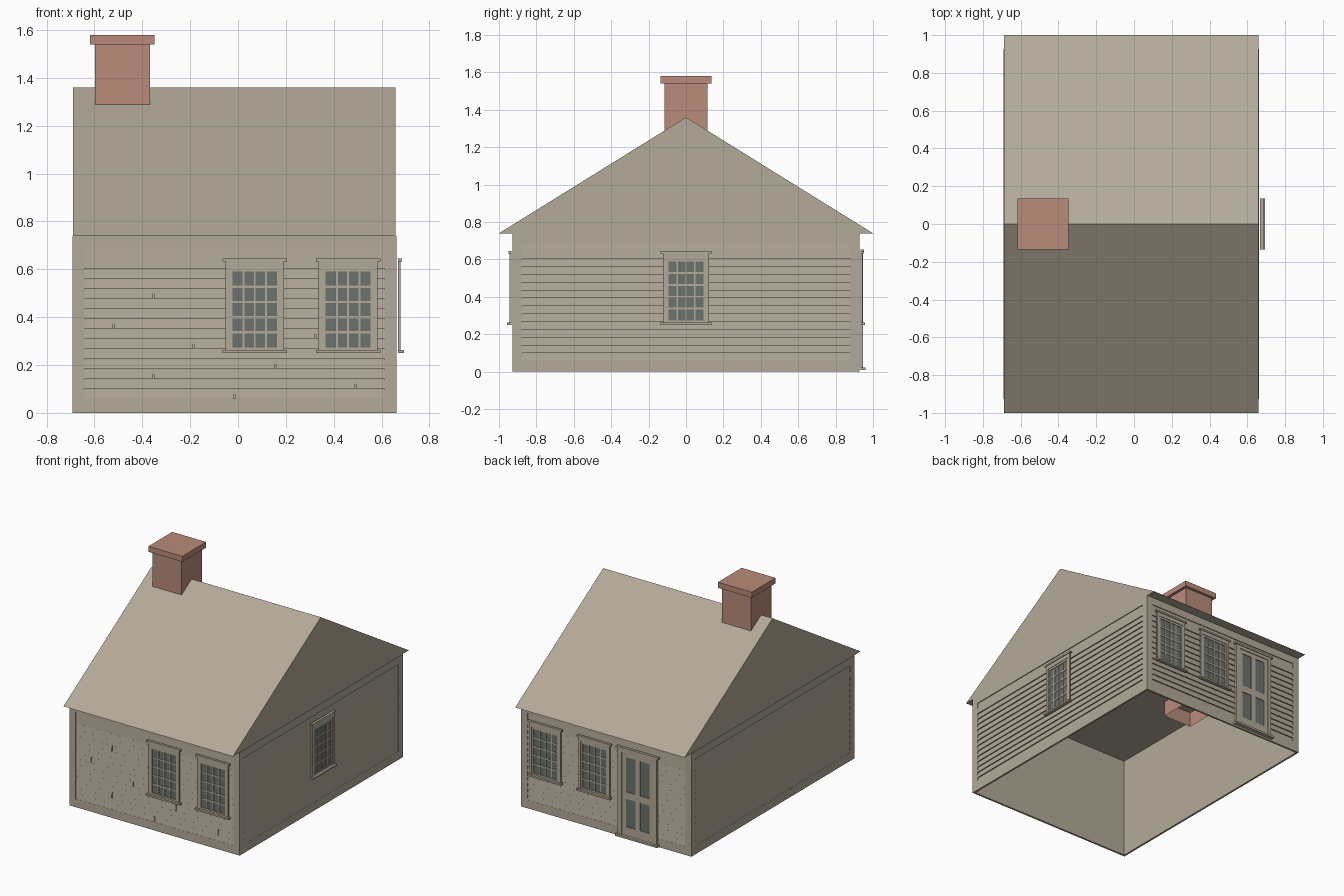
import bpy, bmesh, math
from mathutils import Matrix

cube = bpy.data.objects.get("Cube")
if cube:
    bpy.data.objects.remove(cube)


def material(name, rgb):
    m = bpy.data.materials.new(name)
    m.use_nodes = True
    m.diffuse_color = (*rgb, 1)
    m.node_tree.nodes["Principled BSDF"].inputs["Base Color"].default_value = (*rgb, 1)
    return m


TAN = material("weathered_tan", (0.45, 0.40, 0.32))
BRICK = material("brick_red", (0.49, 0.26, 0.195))
GLASS = material("grey_glass", (0.152, 0.17, 0.158))


def prism(bm, profile, x0, x1):
    """Extrude a (y, z) profile along x."""
    a = [bm.verts.new((x0, y, z)) for y, z in profile]
    b = [bm.verts.new((x1, y, z)) for y, z in profile]
    bm.faces.new(a)
    bm.faces.new(b[::-1])
    for i in range(len(a)):
        j = (i + 1) % len(a)
        bm.faces.new((a[j], a[i], b[i], b[j]))


def box(bm, x0, x1, out0, out1, z0, z1):
    """Box on a wall; 'out' is the distance in front of the wall plane."""
    prism(bm, [(-out0, z0), (-out1, z0), (-out1, z1), (-out0, z1)], x0, x1)


def ring(bm, u, z0, z1, iu, iz0, iz1, c, out0, out1):
    """Rectangular frame around an opening centred on c."""
    box(bm, c - u, c - iu, out0, out1, z0, z1)
    box(bm, c + iu, c + u, out0, out1, z0, z1)
    if iz0 > z0:
        box(bm, c - iu, c + iu, out0, out1, z0, iz0)
    box(bm, c - iu, c + iu, out0, out1, iz1, z1)


def finish(name, bm, mat, matrix=Matrix()):
    bmesh.ops.recalc_face_normals(bm, faces=bm.faces)
    me = bpy.data.meshes.new(name)
    bm.to_mesh(me)
    bm.free()
    me.materials.append(mat)
    ob = bpy.data.objects.new(name, me)
    bpy.context.collection.objects.link(ob)
    ob.matrix_world = matrix
    return ob


# Main dimensions
CX = -0.015
HALF_X, HALF_Y = 0.677, 0.927
EAVE, RIDGE = 0.74, 1.36
PANEL_Z0, PANEL_Z1 = 0.06, 0.685
BOARD = 0.042
MARGIN = 0.05


def build_wall(name, half, matrix, joints):
    # Flat corner boards, base board and top board
    bm = bmesh.new()
    pu = half - MARGIN
    ring(bm, half, 0, EAVE, pu, PANEL_Z0, PANEL_Z1, 0, -0.014, 0)
    box(bm, -pu, pu, -0.014, -0.01, PANEL_Z0, PANEL_Z1)
    finish(name + "_wall", bm, TAN, matrix)

    # Overlapping clapboards, each thicker at its lower edge
    bm = bmesh.new()
    for i in range(14):
        z0 = PANEL_Z0 if i == 0 else PANEL_Z0 + BOARD * i - 0.003
        z1 = PANEL_Z1 if i == 13 else PANEL_Z0 + BOARD * (i + 1) - 0.006
        cuts = [-pu] + ([joints[i]] if i in joints else []) + [pu]
        for a, b in zip(cuts, cuts[1:]):
            prism(bm, [(0.012, z0), (0.001, z0), (0.006, z1), (0.012, z1)],
                  a + (0.003 if a != -pu else 0), b - (0.003 if b != pu else 0))
    finish(name + "_clapboards", bm, TAN, matrix)


def build_window(name, c, matrix):
    # Casing, head cap and sill
    bm = bmesh.new()
    ring(bm, 0.123, 0.262, 0.635, 0.106, 0.262, 0.605, c, 0.006, 0.018)
    box(bm, c - 0.135, c + 0.135, 0.006, 0.023, 0.633, 0.645)
    box(bm, c - 0.135, c + 0.135, 0.006, 0.031, 0.25, 0.262)
    # Sash and glazing bars
    z0, z1, w = 0.274, 0.59, 0.094
    ring(bm, 0.106, 0.262, 0.605, w, z0, z1, c, 0.006, 0.014)
    for i in range(1, 4):
        u = c - w + 2 * w * i / 4
        box(bm, u - 0.004, u + 0.004, 0.006, 0.013, z0, z1)
    for i in range(1, 5):
        z = z0 + (z1 - z0) * i / 5
        box(bm, c - w, c + w, 0.006, 0.0125, z - 0.005, z + 0.005)
    finish(name + "_frame", bm, TAN, matrix)
    bm = bmesh.new()
    box(bm, c - w, c + w, 0.0065, 0.009, z0, z1)
    finish(name + "_glass", bm, GLASS, matrix)


def build_door(name, c, matrix):
    # Casing, head cap and threshold
    bm = bmesh.new()
    ring(bm, 0.155, 0.02, 0.64, 0.125, 0.02, 0.615, c, 0.006, 0.02)
    box(bm, c - 0.168, c + 0.168, 0.006, 0.025, 0.638, 0.652)
    box(bm, c - 0.168, c + 0.168, 0.006, 0.034, 0.008, 0.022)
    # Door leaf with four glazed lights
    ring(bm, 0.125, 0.02, 0.615, 0.095, 0.085, 0.585, c, 0.006, 0.014)
    box(bm, c - 0.018, c + 0.018, 0.006, 0.014, 0.085, 0.585)
    for s in (-1, 1):
        a, b = sorted((c + s * 0.018, c + s * 0.095))
        box(bm, a, b, 0.006, 0.014, 0.285, 0.335)
    finish(name + "_frame", bm, TAN, matrix)
    bm = bmesh.new()
    box(bm, c - 0.095, c + 0.095, 0.0065, 0.009, 0.085, 0.585)
    finish(name + "_glass", bm, GLASS, matrix)


def side(angle, dx, dy):
    return Matrix.Translation((CX + dx, dy, 0)) @ Matrix.Rotation(math.radians(angle), 4, "Z")


# Walls, windows and door
front, back = side(0, 0, -HALF_Y), side(180, 0, HALF_Y)
right, left = side(90, HALF_X, 0), side(-90, -HALF_X, 0)
build_wall("front", HALF_X, front,
           {0: 0.0, 1: 0.505, 2: -0.34, 3: 0.17, 5: -0.17, 6: 0.34, 7: -0.505, 10: -0.34})
build_wall("back", HALF_X, back, {})
build_wall("window_side", HALF_Y, right, {})
build_wall("plain_side", HALF_Y, left, {})
for i, u in enumerate((0.085, 0.475)):
    build_window("front_window_%d" % (i + 1), u, front)
    build_window("back_window_%d" % (i + 1), -u, back)
build_window("side_window", 0, right)
build_door("back_door", 0.26, back)

# Gabled roof with flat soffit and ceiling
bm = bmesh.new()
prism(bm, [(-1, EAVE), (1, EAVE), (0, RIDGE)], CX - 0.674, CX + 0.674)
finish("gable_roof", bm, TAN)

# Chimney stack, open at the bottom, with a projecting cap
bm = bmesh.new()
box(bm, -0.598, -0.368, -0.115, 0.115, 0.63, 1.545)
bm.faces.ensure_lookup_table()
low = [f for f in bm.faces if f.calc_center_median().z < 0.64]
bmesh.ops.recalc_face_normals(bm, faces=bm.faces)
bmesh.ops.delete(bm, geom=low, context="FACES_ONLY")
finish("chimney_stack", bm, BRICK)
bm = bmesh.new()
box(bm, -0.618, -0.348, -0.135, 0.135, 1.54, 1.58)
finish("chimney_cap", bm, BRICK)
